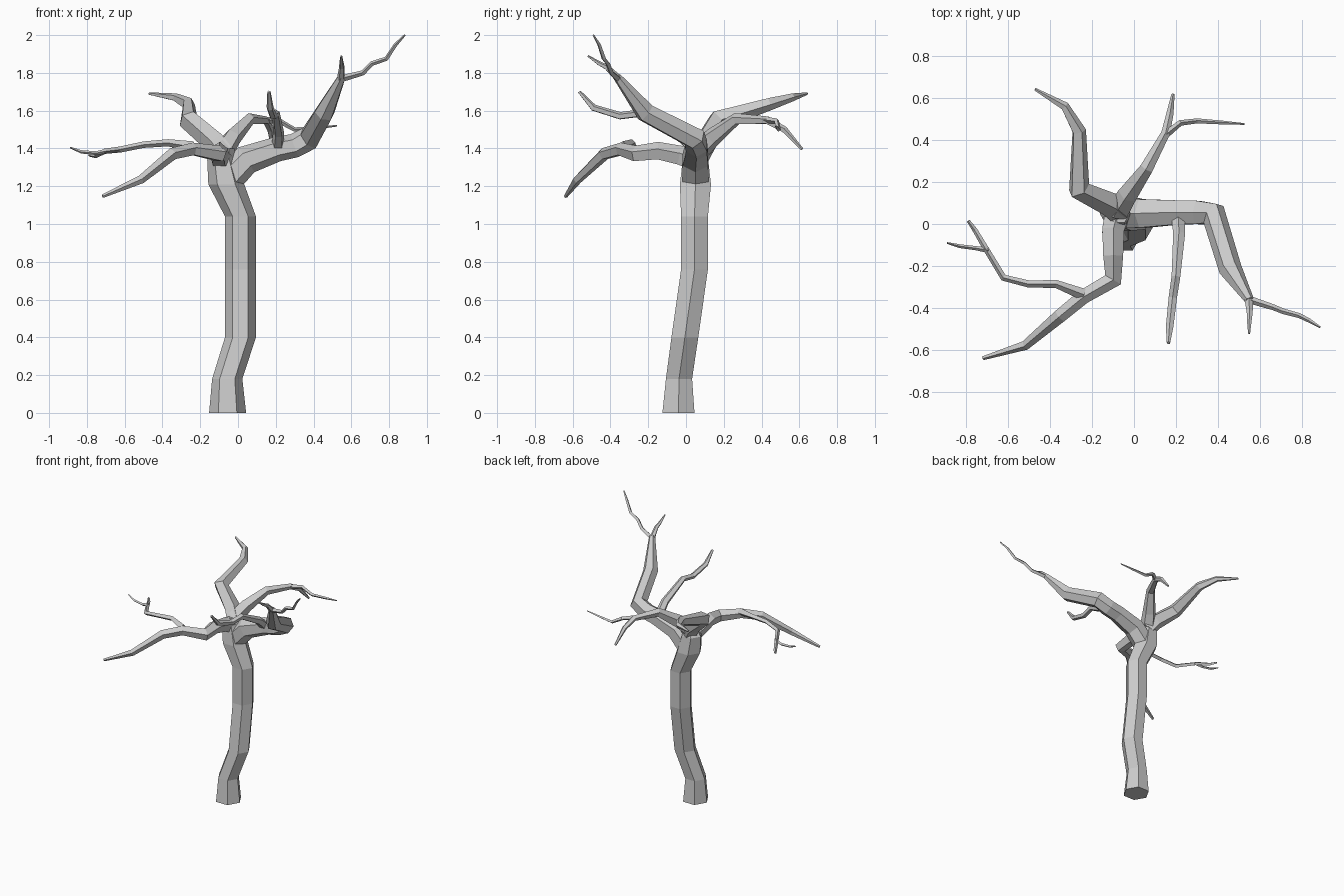
import bpy, bmesh
from math import cos, sin, pi
from mathutils import Vector


def tube(name, pts, sides, upright=False):
    """Flat-shaded tapering tube through (x, y, z, radius) points."""
    P = [Vector(p[:3]) for p in pts]
    bm = bmesh.new()
    rings = []
    ref = Vector((1, 0, 0)) if upright else None
    for i, p in enumerate(P):
        a = (P[i] - P[i - 1]).normalized() if i else Vector()
        b = (P[i + 1] - P[i]).normalized() if i < len(P) - 1 else Vector()
        t = Vector((0, 0, 1)) if upright else (a + b).normalized()
        if ref is None:
            ref = Vector((0, 0, 1)) if abs(t.z) < 0.85 else Vector((1, 0, 0))
        u = (ref - t * ref.dot(t)).normalized()
        ref = u  # carry the frame along the path
        v = t.cross(u)
        r = pts[i][3]
        rings.append([bm.verts.new(p + r * (u * cos(2 * pi * k / sides) + v * sin(2 * pi * k / sides)))
                      for k in range(sides)])
    for lo, hi in zip(rings, rings[1:]):
        for k in range(sides):
            n = (k + 1) % sides
            bm.faces.new((lo[k], lo[n], hi[n], hi[k]))
    bm.faces.new(rings[0][::-1])
    bm.faces.new(rings[-1])
    bmesh.ops.recalc_face_normals(bm, faces=bm.faces)
    me = bpy.data.meshes.new(name)
    bm.to_mesh(me)
    bm.free()
    ob = bpy.data.objects.new(name, me)
    bpy.context.collection.objects.link(ob)
    return ob


# Hexagonal trunk
tube("trunk", [(-.055, -.04, 0, .098), (-.057, -.037, .18, .08), (.013, -.006, .4, .082),
               (.013, .045, .76, .082), (.013, .045, 1.04, .082), (-.062, .05, 1.21, .095),
               (-.085, .05, 1.34, .078), (-.07, .05, 1.4, .05)], 6, True)

# Big right limb and its two tips
tube("right_limb", [(-.05, .05, 1.24, .08), (.045, .05, 1.34, .078), (.21, .055, 1.397, .066),
                    (.3, .055, 1.415, .064), (.378, .045, 1.455, .064), (.458, -.215, 1.59, .055),
                    (.55, -.365, 1.78, .022)], 6)
tube("right_limb_tip", [(.545, -.355, 1.765, .022), (.55, -.42, 1.83, .015),
                        (.548, -.46, 1.85, .012), (.547, -.52, 1.89, .005)], 5)
tube("right_limb_twig", [(.55, -.36, 1.77, .018), (.66, -.395, 1.80, .014), (.71, -.415, 1.85, .013),
                         (.785, -.435, 1.875, .012), (.835, -.46, 1.95, .01), (.883, -.49, 2.0, .005)], 4)

# Twig growing forward from the right limb
tube("front_twig", [(.21, .03, 1.41, .034), (.215, -.05, 1.48, .03), (.2, -.25, 1.585, .022),
                    (.185, -.35, 1.572, .021), (.17, -.49, 1.615, .019), (.164, -.565, 1.7, .009)], 5)

# Back left limb
tube("back_left_limb", [(-.07, .06, 1.36, .065), (-.12, .1, 1.43, .062), (-.262, .165, 1.55, .055),
                        (-.262, .44, 1.635, .035), (-.33, .56, 1.67, .022), (-.47, .64, 1.69, .007)], 5)

# Back right limb and twig
tube("back_right_limb", [(-.08, .06, 1.38, .058), (-.03, .14, 1.46, .05), (.06, .265, 1.555, .033),
                         (.15, .43, 1.548, .022), (.17, .52, 1.5, .018), (.185, .615, 1.395, .008)], 5)
tube("back_right_twig", [(.145, .42, 1.55, .018), (.22, .48, 1.545, .014), (.3, .49, 1.5, .012),
                         (.42, .482, 1.51, .009), (.525, .475, 1.52, .004)], 4)

# Front left limb
tube("front_left_limb", [(-.085, .03, 1.34, .06), (-.1, -.03, 1.36, .055), (-.1, -.15, 1.385, .05),
                         (-.1, -.265, 1.37, .045), (-.24, -.345, 1.395, .036), (-.35, -.435, 1.37, .034),
                         (-.515, -.575, 1.235, .024), (-.717, -.637, 1.147, .01)], 5)

# Forked twig on the front left limb
tube("left_twig", [(-.24, -.335, 1.41, .028), (-.37, -.285, 1.43, .019), (-.5, -.285, 1.42, .017),
                   (-.62, -.255, 1.395, .016), (-.705, -.115, 1.385, .014), (-.755, -.03, 1.36, .012),
                   (-.787, .015, 1.365, .008)], 4)
tube("left_twig_tip", [(-.69, -.125, 1.388, .013), (-.75, -.115, 1.375, .01),
                       (-.83, -.105, 1.382, .009), (-.888, -.09, 1.405, .004)], 4)
